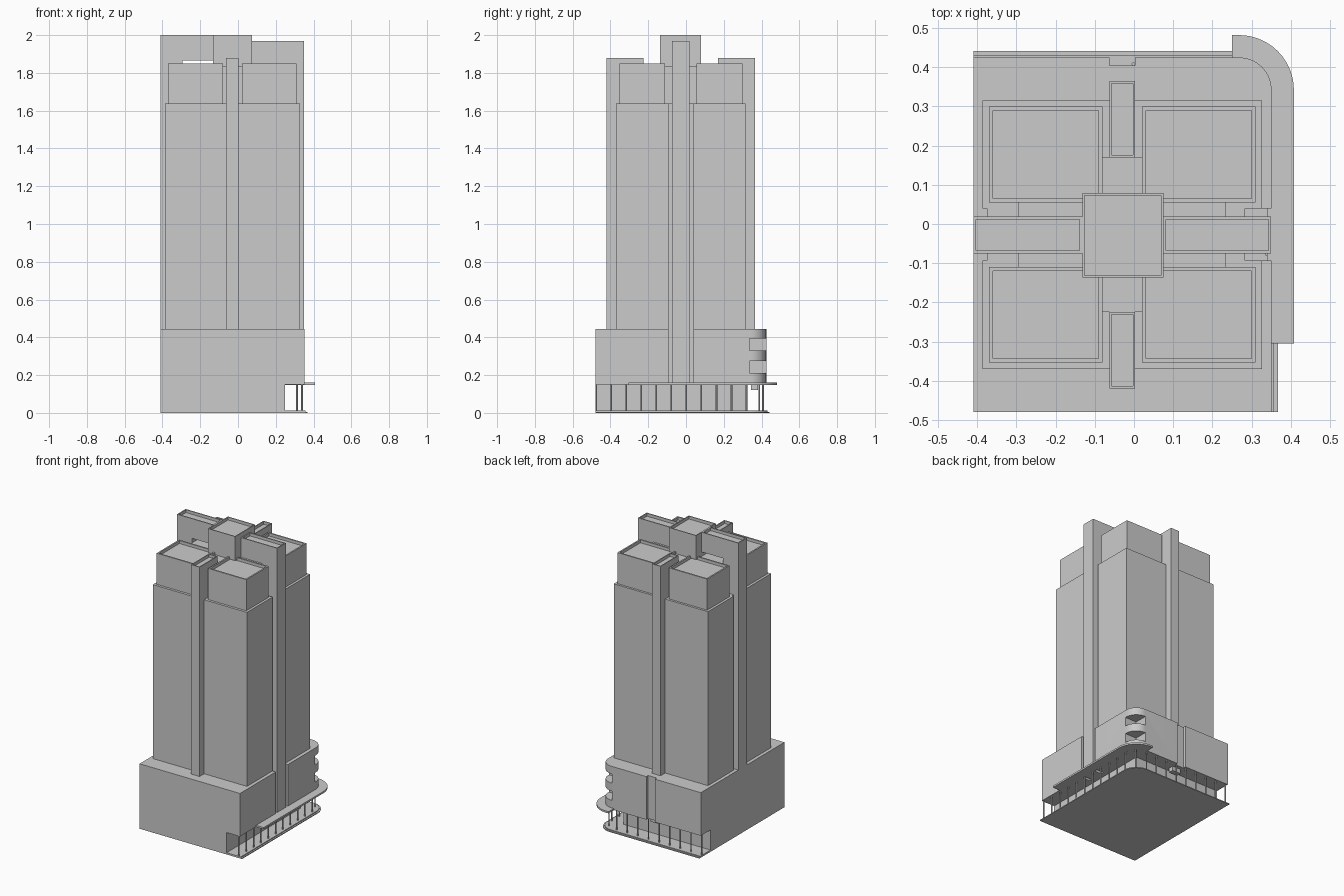
import bpy, bmesh, math
from mathutils import Vector

if "Cube" in bpy.data.objects:
    bpy.data.objects.remove(bpy.data.objects["Cube"])

CX, CY = 0.268, 0.342      # centre of the rounded back right corner


def prism(name, pts, lo, hi, axis='Z', rim=0.0, depth=0.02):
    """Extrude an outline along z (xy points) or y (xz points); rim > 0 sinks the roof inside a parapet."""
    bm = bmesh.new()
    place = (lambda p, t: (p[0], p[1], t)) if axis == 'Z' else (lambda p, t: (p[0], t, p[1]))
    face = bm.faces.new([bm.verts.new(place(p, lo)) for p in pts])
    out = bmesh.ops.extrude_face_region(bm, geom=[face])
    move = Vector(place((0, 0), hi - lo))
    bmesh.ops.translate(bm, vec=move, verts=[g for g in out['geom'] if isinstance(g, bmesh.types.BMVert)])
    bmesh.ops.recalc_face_normals(bm, faces=bm.faces)
    if rim:
        top = max(bm.faces, key=lambda f: f.calc_center_median().z)
        bmesh.ops.inset_region(bm, faces=[top], thickness=rim, use_even_offset=True)
        roof = bmesh.ops.extrude_discrete_faces(bm, faces=[top])['faces'][0]
        bmesh.ops.translate(bm, vec=(0, 0, -depth), verts=roof.verts)
    me = bpy.data.meshes.new(name)
    bm.to_mesh(me)
    bm.free()
    ob = bpy.data.objects.new(name, me)
    bpy.context.collection.objects.link(ob)
    return ob


def box(name, x0, x1, y0, y1, z0, z1, rim=0.0):
    return prism(name, [(x0, y0), (x1, y0), (x1, y1), (x0, y1)], z0, z1, rim=rim)


def arc(r, n=14):
    return [(CX + r * math.cos(a), CY + r * math.sin(a))
            for a in (math.pi / 2 * i / n for i in range(n + 1))]


def smooth(ob):
    bpy.ops.object.select_all(action='DESELECT')
    ob.select_set(True)
    bpy.context.view_layer.objects.active = ob
    bpy.ops.object.shade_smooth_by_angle(angle=math.radians(30))


def cut(ob, x0, x1, y0, y1, z0, z1):
    tool = box("cutter", x0, x1, y0, y1, z0, z1)
    tool.hide_render = True
    mod = ob.modifiers.new("cut", 'BOOLEAN')
    mod.operation, mod.solver, mod.object = 'DIFFERENCE', 'EXACT', tool
    bpy.context.view_layer.objects.active = ob
    bpy.ops.object.modifier_apply(modifier=mod.name)
    bpy.data.objects.remove(tool)


# Two-step ground slab with rounded corner
for name, r, z0, z1 in (("ground_slab", 0.099, 0, 0.006), ("floor_step", 0.089, 0.006, 0.012)):
    smooth(prism(name, [(-0.41, -0.48), (CX + r, -0.48)] + arc(r) + [(-0.41, CY + r)], z0, z1))

# Recessed ground floor
box("ground_floor", -0.41, 0.25, -0.48, 0.32, 0.012, 0.15)
box("back_duct", -0.063, 0.003, 0.345, 0.38, 0.12, 0.15)

# Podium with side slot, back groove and two open corner balconies
R = 0.083
podium = prism("podium", [(-0.41, -0.48), (0.351, -0.48), (0.351, -0.093), (0.283, -0.093),
                          (0.283, 0.04), (0.351, 0.04)] + arc(R) +
               [(0.003, 0.425), (0.003, 0.405), (-0.063, 0.405), (-0.063, 0.425), (-0.41, 0.425)],
               0.15, 0.445)
for z0, z1 in ((0.212, 0.276), (0.33, 0.393)):
    cut(podium, CX - 0.005, 0.5, CY - 0.007, 0.6, z0, z1)
smooth(podium)

# Canopy wrapping the corner
smooth(prism("canopy", [(0.34, -0.305), (0.408, -0.305)] + arc(0.14) +
             [(0.25, 0.482), (0.25, 0.415)] + arc(0.075)[::-1] + [(0.34, CY)], 0.148, 0.16))

# Ground floor columns along the right side, corner and back
spots = [(0.339, -0.475 + 0.0795 * i) for i in range(11)] + [(0.312, 0.388)]
spots += [(0.24 - 0.0805 * i, 0.408) for i in range(9)]
for x, y in spots:
    ring = [(x + 0.0045 * math.cos(math.tau * k / 12), y + 0.0045 * math.sin(math.tau * k / 12))
            for k in range(12)]
    smooth(prism("column", ring, 0.012, 0.15))

# Tower shaft, notched beside the side piers
prism("tower_shaft", [(-0.387, -0.37), (0.327, -0.37), (0.327, -0.093), (0.283, -0.093),
                      (0.283, 0.04), (0.327, 0.04), (0.327, 0.315), (-0.387, 0.315),
                      (-0.387, 0.04), (-0.375, 0.04), (-0.375, -0.093), (-0.387, -0.093)], 0.445, 1.637)

# Four corner penthouse blocks
for x0, x1 in ((-0.37, -0.08), (0.021, 0.31)):
    for y0, y1 in ((-0.353, -0.11), (0.055, 0.3)):
        box("penthouse_block", x0, x1, y0, y1, 1.637, 1.85, rim=0.01)

# Cross-shaped core between the blocks
prism("crown_core", [(-0.295, -0.11), (-0.08, -0.11), (-0.08, -0.225), (0.021, -0.225),
                     (0.021, -0.11), (0.235, -0.11), (0.235, 0.055), (0.021, 0.055),
                     (0.021, 0.17), (-0.08, 0.17), (-0.08, 0.055), (-0.295, 0.055)], 1.637, 1.835)
box("central_block", -0.132, 0.075, -0.137, 0.079, 1.835, 2.0, rim=0.006)

# Front and back piers
box("front_pier", -0.063, 0.003, -0.42, -0.225, 0.445, 1.88, rim=0.006)
box("back_pier", -0.063, 0.003, 0.17, 0.365, 0.445, 1.88, rim=0.006)

# Side piers with beams reaching to the central block
prism("left_pier", [(-0.41, 0.445), (-0.295, 0.445), (-0.295, 1.865), (-0.132, 1.865),
                    (-0.132, 2.0), (-0.41, 2.0)], -0.075, 0.019, axis='Y', rim=0.007)
prism("right_pier", [(0.35, 0.15), (0.235, 0.15), (0.235, 1.835), (0.075, 1.835),
                     (0.075, 1.97), (0.35, 1.97)], -0.075, 0.019, axis='Y', rim=0.007)
